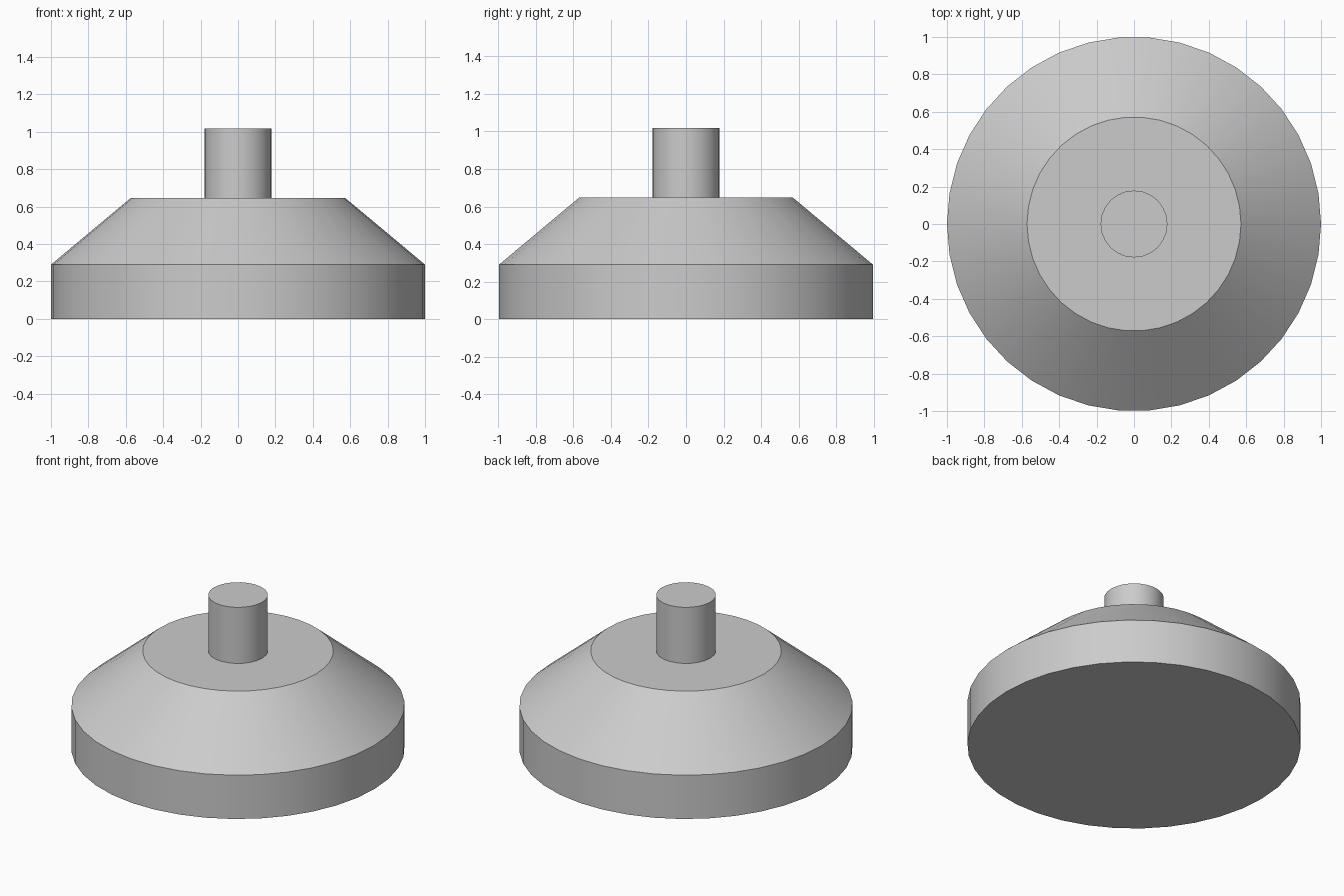
import bpy, bmesh
from math import cos, sin, pi, radians

cube = bpy.data.objects.get("Cube")
if cube:
    bpy.data.objects.remove(cube, do_unlink=True)

# Single plain grey
grey = bpy.data.materials.new("plain_grey")
grey.use_nodes = True
colour = (0.6, 0.6, 0.6, 1)
grey.diffuse_color = colour
grey.node_tree.nodes["Principled BSDF"].inputs["Base Color"].default_value = colour


def turned_part(name, profile, sides):
    """Closed solid of revolution from (radius, height) pairs, bottom to top."""
    bm = bmesh.new()
    rings = []
    for r, z in profile:
        angles = [2 * pi * i / sides for i in range(sides)]
        rings.append([bm.verts.new((r * cos(a), r * sin(a), z)) for a in angles])
    for low, high in zip(rings, rings[1:]):
        for i in range(sides):
            j = (i + 1) % sides
            bm.faces.new((low[i], low[j], high[j], high[i]))
    bm.faces.new(rings[0][::-1])
    bm.faces.new(rings[-1])
    mesh = bpy.data.meshes.new(name)
    bm.to_mesh(mesh)
    bm.free()
    mesh.materials.append(grey)
    obj = bpy.data.objects.new(name, mesh)
    bpy.context.collection.objects.link(obj)
    bpy.ops.object.select_all(action="DESELECT")
    obj.select_set(True)
    bpy.context.view_layer.objects.active = obj
    bpy.ops.object.shade_smooth_by_angle(angle=radians(30))
    return obj


# Wide foot with a sloping shoulder
turned_part("base", [(1, 0), (1, 0.29), (0.572, 0.647)], 38)
# Upright peg, sunk slightly into the base
turned_part("stem", [(0.179, 0.62), (0.179, 1.018)], 24)
